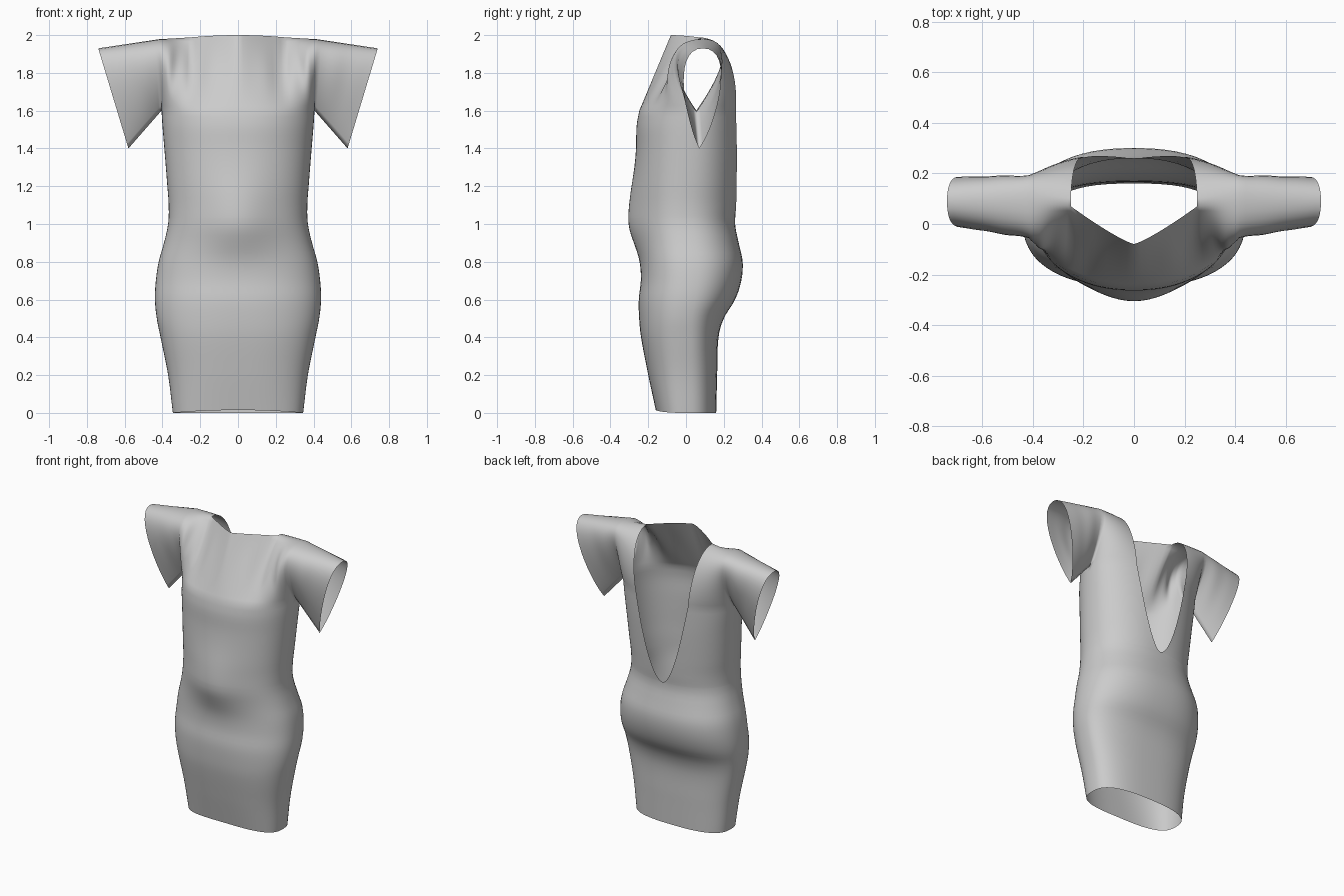
import bpy, bmesh
from math import sin, cos, asin, pi, exp
from mathutils import Vector as V

if "Cube" in bpy.data.objects:
    bpy.data.objects.remove(bpy.data.objects["Cube"])

NF, NECK, NS, NV = 24, 10, 14, 16   # front columns, neckline columns, sleeve columns, upper rows
NB = NF - NECK                      # back columns

# z, half width, front y, back y, side y, roundness exponent
BODY = [(0, .345, -.16, .16, 0, 2.7), (.2, .37, -.20, .165, 0, 2.6), (.4, .41, -.238, .172, 0, 2.5),
        (.5, .43, -.248, .20, 0, 2.4), (.6, .44, -.25, .26, .01, 2.35), (.7, .435, -.238, .293, .02, 2.35),
        (.8, .42, -.236, .300, .02, 2.35), (.9, .392, -.245, .279, .01, 2.3), (1.0, .37, -.258, .260, 0, 2.25),
        (1.1, .367, -.262, .268, 0, 2.2), (1.2, .374, -.264, .275, .01, 2.2), (1.4, .39, -.261, .285, .03, 2.2),
        (1.52, .40, -.261, .287, .045, 2.2), (1.6, .405, -.247, .287, .055, 2.2)]


def profile(z):
    """Smooth (Hermite) interpolation of the body table."""
    n = len(BODY)
    k = next((i for i in range(n - 2) if z <= BODY[i + 1][0]), n - 2)

    def slope(i, c):
        a, b = BODY[max(i - 1, 0)], BODY[min(i + 1, n - 1)]
        return (b[c] - a[c]) / (b[0] - a[0])
    p, q = BODY[k], BODY[k + 1]
    h = q[0] - p[0]
    t = (z - p[0]) / h
    return [p[c] * (2*t**3 - 3*t*t + 1) + q[c] * (3*t*t - 2*t**3)
            + h * slope(k, c) * (t**3 - 2*t*t + t) + h * slope(k + 1, c) * (t**3 - t*t)
            for c in range(1, 6)]


def smooth(t):
    t = min(max(t, 0), 1)
    return t * t * (3 - 2 * t)


def ring(z):
    """Half cross-section: front centre, side, then back centre or open-back edge."""
    hw, yf, yb, ys, e = profile(z)
    cut = .25 * (max(z - 1.03, 0) / .87) ** .55
    belly = .046 * exp(-((z - 1.0) / (.16 if z < 1 else .25)) ** 2)
    pts = []
    for i in range(NF + 1):
        a = pi / 2 * i / NF
        x = hw * sin(a) ** (2 / e)
        y = ys + (yf - ys) * max(cos(a), 0) ** (2 / e) - belly * exp(-(x / .18) ** 2)
        hem = .015 * (1 - (x / hw) ** 2) * max(0, 1 - z / .2)
        pts.append(V((x, y, z + hem)))
    end = asin((cut / hw) ** (e / 2))
    for j in range(1, NB + 1):
        a = pi / 2 + (end - pi / 2) * j / NB
        pts.append(V((hw * max(sin(a), 0) ** (2 / e), ys + (yb - ys) * cos(a) ** (2 / e), z)))
    return pts


def ridge(i):
    """Neckline (front) followed by the shoulder line."""
    if i <= NECK:
        t = i / NECK
        return V((.25 * t, -.08 + .15 * t ** 1.2, 2.0 - .012 * t * t))
    t = (i - NECK) / NB
    return V((.25 + .17 * t, .07 + .02 * t, 1.988 - .01 * t))


def bezier(p, t):
    s = 1 - t
    return p[0]*s**3 + p[1]*3*s*s*t + p[2]*3*s*t*t + p[3]*t**3


def column(b, r, dy1, dy2, w, fold, rise=.38):
    """Cloth strip from lower point b up to ridge point r; w = 1 gives a rounded shoulder."""
    q1, q2 = b.lerp(r, rise), V((r.x, r.y + dy2, r.z))
    q1.y = b.y + dy1
    p = [b, b.lerp(r, .33).lerp(q1, w), b.lerp(r, .67).lerp(q2, w), r]
    out = []
    for k in range(NV + 1):
        t = k / NV
        v = bezier(p, t)
        v.y += fold * sin(pi * t) ** 2
        out.append(v)
    return out


def grid(bm, rows):
    vs = [[bm.verts.new(p) for p in row] for row in rows]
    for a, b in zip(vs, vs[1:]):
        for i in range(len(a) - 1):
            bm.faces.new((a[i], a[i + 1], b[i + 1], b[i]))


bm = bmesh.new()

# Skirt and bodice up to the armpits, with the open back
levels = [1.03 * i / 34 for i in range(35)] + [1.032, 1.037, 1.045, 1.06, 1.08, 1.105]
levels += [1.14 + .46 * i / 14 for i in range(15)]
grid(bm, [ring(z) for z in levels])
top = ring(1.6)

# Draped chest
front = []
for i in range(NF + 1):
    f = i / NF
    w = smooth((f - .3) / .7)
    fold = .005 * sin(f * 22) * smooth(f * 3) * smooth((1 - f) * 5)
    front.append(column(top[i], ridge(i), -.10, -.24, w, fold))

# Shoulder blades, from armpit to open-back edge
back = []
for j in range(NB + 1):
    t = j / NB
    back.append(column(top[NF + j], ridge(NF - j), .10 * (1 - t) + .012 * t,
                       .20 * (1 - t) + .17 * t, 1, 0))

# Hanging sleeves, front and back sheets meeting under the arm
sleeve_front, sleeve_back = [], []
for k in range(NS + 1):
    s = k / NS
    b = top[NF].lerp(V((.58, .07, 1.40)), s)
    r = ridge(NF).lerp(V((.74, .09, 1.93)), s)
    rise = .38 - .16 * s
    fold = .003 * sin(s * 13) * (1 - s)
    sleeve_front.append(column(b, r, -.10 + .04 * s, -.24 + .06 * s, 1, fold, rise))
    sleeve_back.append(column(b, r, .10 - .01 * s, .20 - .02 * s, 1, -fold, rise))

for patch in (front, back, sleeve_front, sleeve_back):
    grid(bm, patch)

bmesh.ops.remove_doubles(bm, verts=bm.verts, dist=.0004)
bmesh.ops.recalc_face_normals(bm, faces=bm.faces)
mesh = bpy.data.meshes.new("dress")
bm.to_mesh(mesh)
bm.free()
dress = bpy.data.objects.new("dress", mesh)
bpy.context.collection.objects.link(dress)

# Mirror the half garment and shade it smooth
mirror = dress.modifiers.new("mirror", 'MIRROR')
mirror.merge_threshold = .0005
bpy.context.view_layer.objects.active = dress
dress.select_set(True)
bpy.ops.object.shade_smooth()
